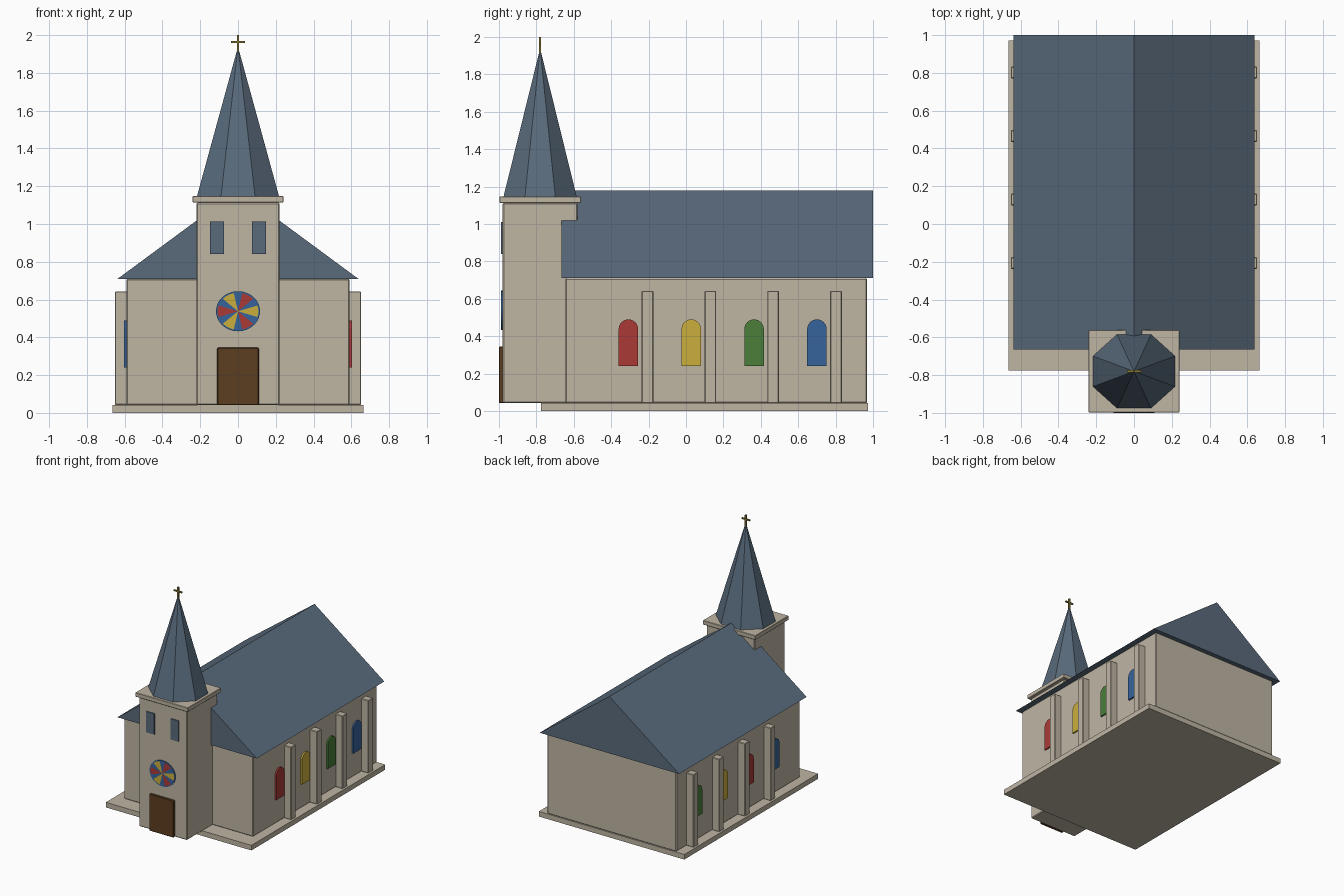
import bpy, bmesh
from math import cos, sin, pi, radians

if "Cube" in bpy.data.objects:
    bpy.data.objects.remove(bpy.data.objects["Cube"], do_unlink=True)


def material(name, r, g, b):
    m = bpy.data.materials.new(name)
    m.use_nodes = True
    m.diffuse_color = (r, g, b, 1)
    bsdf = next(n for n in m.node_tree.nodes if n.type == 'BSDF_PRINCIPLED')
    bsdf.inputs["Base Color"].default_value = (r, g, b, 1)
    return m


stone = material("stone", .52, .465, .37)
slate = material("slate", .1, .145, .2)
wood = material("wood", .107, .048, .014)
brass = material("brass", .25, .19, .04)
red = material("red glass", .4, .042, .037)
yellow = material("yellow glass", .6, .43, .045)
green = material("green glass", .069, .21, .042)
blue = material("blue glass", .037, .127, .33)


def finish(name, bm, *mats):
    bmesh.ops.recalc_face_normals(bm, faces=bm.faces[:])
    mesh = bpy.data.meshes.new(name)
    bm.to_mesh(mesh)
    bm.free()
    for m in mats:
        mesh.materials.append(m)
    ob = bpy.data.objects.new(name, mesh)
    bpy.context.scene.collection.objects.link(ob)
    return ob


def box(name, mat, x, y, z, bevel=0):
    """Box from (min, max) ranges, with optional chamfered edges."""
    bm = bmesh.new()
    bmesh.ops.create_cube(bm, size=1)
    for v in bm.verts:
        v.co = [(a + b) / 2 + c * (b - a) for (a, b), c in zip((x, y, z), v.co)]
    ob = finish(name, bm, mat)
    if bevel:
        mod = ob.modifiers.new("chamfer", 'BEVEL')
        mod.width, mod.segments = bevel, 1
    return ob


def prism(name, points, offset, *mats):
    """Extrude a flat outline along an offset."""
    bm = bmesh.new()
    face = bm.faces.new([bm.verts.new(p) for p in points])
    ext = bmesh.ops.extrude_face_region(bm, geom=[face], use_keep_orig=True)
    moved = [g for g in ext["geom"] if isinstance(g, bmesh.types.BMVert)]
    bmesh.ops.translate(bm, verts=moved, vec=offset)
    return finish(name, bm, *mats)


# Base slab, hall and main roof
box("base_slab", stone, (-.665, .665), (-.775, .972), (0, .042))
box("hall", stone, (-.59, .59), (-.645, .968), (.042, .71), .006)
prism("main_roof", [(-.637, -.665, .71), (.637, -.665, .71), (0, -.665, 1.18)],
      (0, 1.665, 0), slate)

# Buttresses and arched windows along both long sides
glass = {1: (red, yellow, green, blue), -1: (blue, red, yellow, green)}
for side, label in ((1, "left"), (-1, "right")):
    for i in range(4):
        y = -.308 + .336 * i
        xs = sorted((side * .58, side * .652))
        box(f"{label}_buttress_{i + 1}", stone, xs,
            (y + .071, y + .133), (.042, .643), .004)
        arch = [(side * .58, y - .052, .24), (side * .58, y + .052, .24)]
        arch += [(side * .58, y + .052 * cos(pi * k / 12), .438 + .052 * sin(pi * k / 12))
                 for k in range(13)]
        prism(f"{label}_window_{i + 1}", arch, (side * .0225, 0, 0), glass[side][i])

# Tower with cornice
TY = -.78
box("tower", stone, (-.22, .22), (TY - .2, TY + .2), (.042, 1.113), .006)
box("tower_cornice", stone, (-.24, .24), (TY - .218, TY + .218), (1.113, 1.148), .003)

# Eight-sided spire, slightly wider than deep
bm = bmesh.new()
rings = []
for r, z in ((.235, 1.147), (.004, 1.925)):
    rings.append([bm.verts.new((r * cos(a), TY + .9 * r * sin(a), z))
                  for a in (pi / 8 + k * pi / 4 for k in range(8))])
for k in range(8):
    n = (k + 1) % 8
    bm.faces.new((rings[0][k], rings[0][n], rings[1][n], rings[1][k]))
bm.faces.new(rings[0])
bm.faces.new(rings[1])
finish("spire", bm, slate)

# Cross on the spire
box("cross_post", brass, (-.006, .006), (TY - .006, TY + .006), (1.9, 2))
box("cross_arm", brass, (-.037, .037), (TY - .006, TY + .006), (1.959, 1.97))

# Door and belfry openings
box("door", wood, (-.11, .11), (-1, -.975), (.042, .345), .003)
for x, label in ((.111, "left"), (-.111, "right")):
    box(f"{label}_belfry_opening", slate, (x - .037, x + .037), (-.988, -.979), (.84, 1.012))

# Round window: rim plus six alternating petals on blue
N = 30
bm = bmesh.new()


def ring(r, y):
    return [bm.verts.new((1.1 * r * cos(a), y, .538 + r * sin(a)))
            for a in (radians(-18 + 360 * k / N) for k in range(N))]


back, rim, inner = ring(.106, -.979), ring(.106, -.988), ring(.098, -.988)
hub = bm.verts.new((0, -.988, .538))
bm.faces.new(back)
for k in range(N):
    n = (k + 1) % N
    bm.faces.new((back[k], back[n], rim[n], rim[k]))
    bm.faces.new((rim[k], rim[n], inner[n], inner[k]))
    petal = bm.faces.new((inner[k], inner[n], hub))
    if k % 5 < 3:
        petal.material_index = 1 + (k // 5) % 2
finish("round_window", bm, blue, yellow, red)
